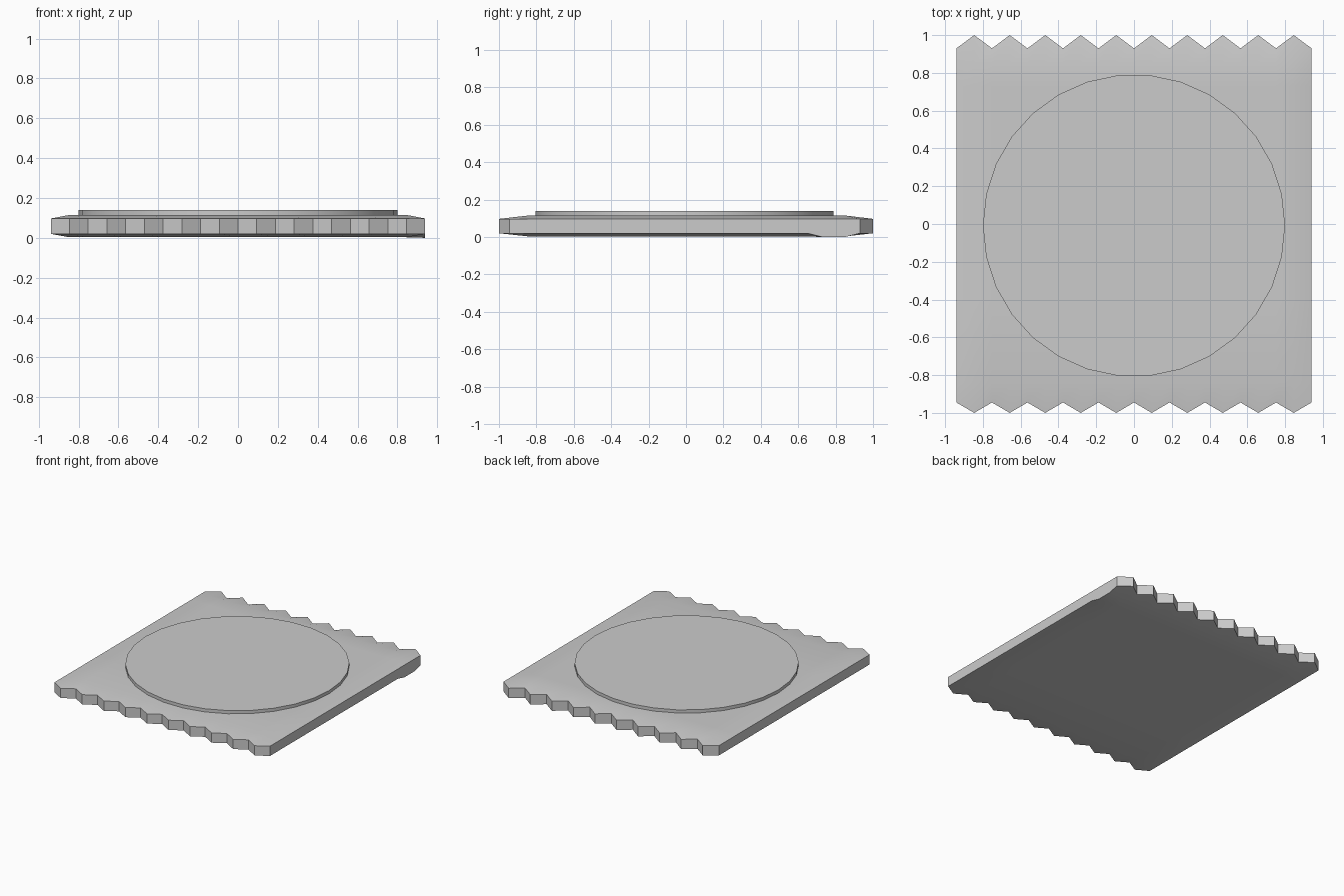
import bpy, bmesh, math

if "Cube" in bpy.data.objects:
    bpy.data.objects.remove(bpy.data.objects["Cube"])

TEETH = 10
HALF_X = 0.94
STEP = HALF_X / TEETH            # half a tooth
COLS = 2 * TEETH + 1
ROWS = [None, -0.84, -0.4, 0.0, 0.4, 0.65, 0.73, 0.85, None]   # None = zigzag edge


def shade(obj):
    bpy.ops.object.select_all(action='DESELECT')
    obj.select_set(True)
    bpy.context.view_layer.objects.active = obj
    bpy.ops.object.shade_smooth_by_angle(angle=math.radians(30))


def row_y(r, c):
    # zigzag ends, straight inner rows
    tip = c % 2 == 1
    if r == 0:
        return -1.0 if tip else -0.945
    if r == len(ROWS) - 1:
        return 1.0 if tip else 0.93
    return ROWS[r]


def make_layer(bm, edge_z, inner_z, sag):
    # sheet with a bevelled rim; the lower one sags at the back right edge
    grid = []
    for r in range(len(ROWS)):
        line = []
        for c in range(COLS):
            rim = r in (0, len(ROWS) - 1) or c in (0, COLS - 1)
            z = edge_z if rim else inner_z
            if sag and c == COLS - 1 and ROWS[r] in (0.73, 0.85):
                z = 0.0
            line.append(bm.verts.new((-HALF_X + c * STEP, row_y(r, c), z)))
        grid.append(line)
    for r in range(len(ROWS) - 1):
        for c in range(COLS - 1):
            bm.faces.new((grid[r][c], grid[r][c + 1], grid[r + 1][c + 1], grid[r + 1][c]))
    return grid


def rim_loop(g):
    return (g[0] + [row[-1] for row in g[1:-1]] + g[-1][::-1]
            + [row[0] for row in g[-2:0:-1]])


# Flat packet with zigzag ends
bm = bmesh.new()
low = rim_loop(make_layer(bm, 0.02, 0.003, True))
top = rim_loop(make_layer(bm, 0.097, 0.115, False))
for i in range(len(low)):
    j = (i + 1) % len(low)
    bm.faces.new((low[i], low[j], top[j], top[i]))
bmesh.ops.recalc_face_normals(bm, faces=bm.faces[:])
mesh = bpy.data.meshes.new("wrapper")
bm.to_mesh(mesh)
bm.free()
wrapper = bpy.data.objects.new("wrapper", mesh)
bpy.context.collection.objects.link(wrapper)
shade(wrapper)

# Raised round disc on top (30 sides, a vertex on the x axis)
bpy.ops.mesh.primitive_cylinder_add(vertices=30, radius=0.8, depth=0.035,
                                    location=(0, -0.008, 0.1225),
                                    rotation=(0, 0, math.radians(90)))
disc = bpy.context.object
disc.name = "raised_disc"
shade(disc)
